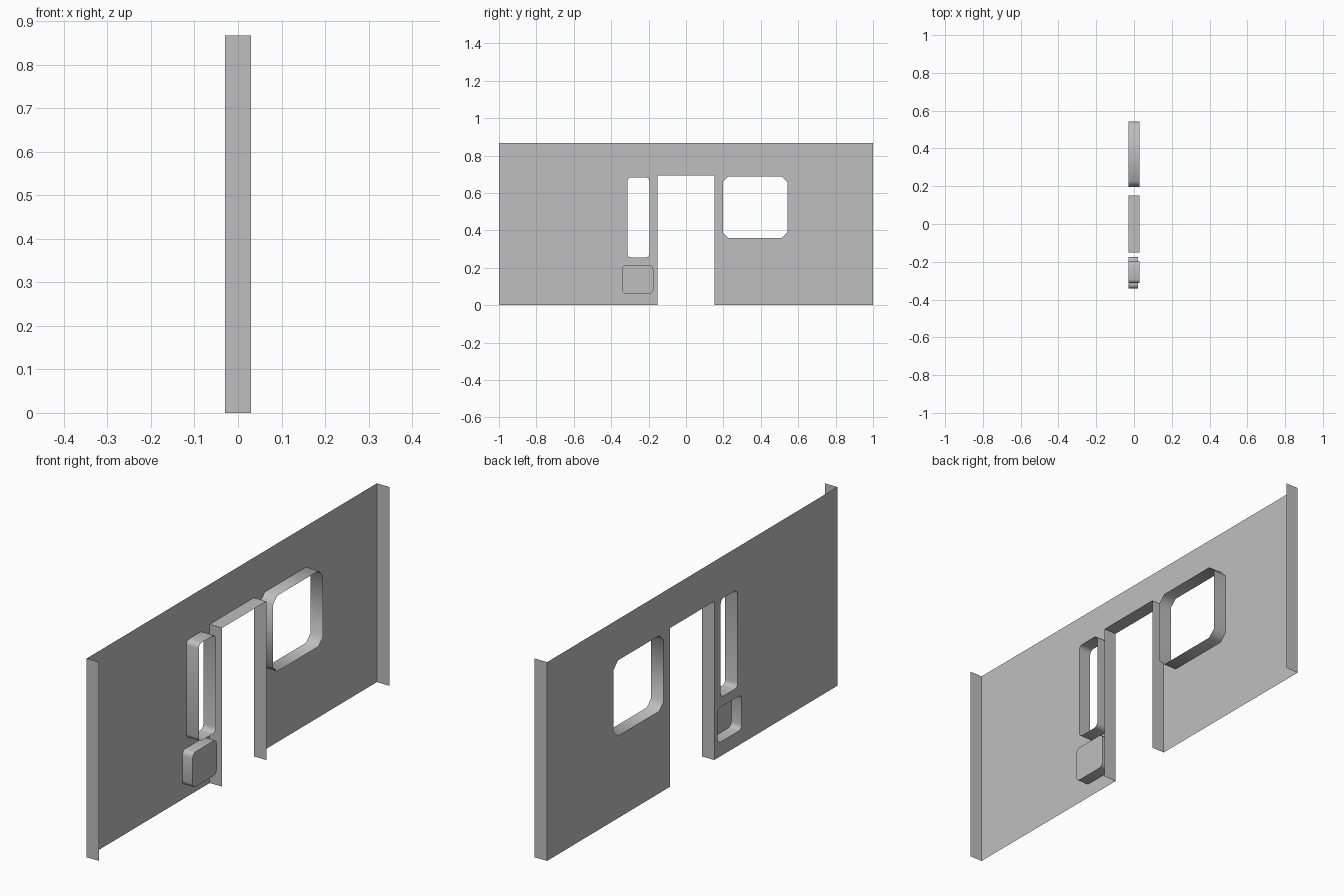
import bpy
import bmesh
import math
from mathutils import Vector

cube = bpy.data.objects.get("Cube")
if cube:
    bpy.data.objects.remove(cube, do_unlink=True)

BACK, FRONT, BOX_FACE = -0.03, 0.03, 0.02   # x of the sheet, flange lips, box cap
HEIGHT = 0.867

grey = bpy.data.materials.new("plain grey")
grey.use_nodes = True
GREY = (0.52, 0.52, 0.52, 1)
grey.diffuse_color = GREY
grey.node_tree.nodes["Principled BSDF"].inputs["Base Color"].default_value = GREY


def finish(name, bm):
    mesh = bpy.data.meshes.new(name)
    bm.to_mesh(mesh)
    bm.free()
    obj = bpy.data.objects.new(name, mesh)
    bpy.context.collection.objects.link(obj)
    mesh.materials.append(grey)
    bpy.ops.object.select_all(action='DESELECT')
    obj.select_set(True)
    bpy.context.view_layer.objects.active = obj
    bpy.ops.object.shade_smooth_by_angle(angle=math.radians(60))
    return obj


def rounded(y0, y1, z0, z1, r, segments):
    """Counter-clockwise (y, z) rectangle with rounded corners."""
    corners = [(y1 - r, z1 - r), (y0 + r, z1 - r), (y0 + r, z0 + r), (y1 - r, z0 + r)]
    points = []
    for i, (y, z) in enumerate(corners):
        for s in range(segments + 1):
            a = math.pi / 2 * (i + s / segments)
            points.append((y + r * math.cos(a), z + r * math.sin(a)))
    return points


def flange(name, points, front=FRONT, closed=True, cap=False, inward=True):
    """Strip standing forward from the sheet along a path."""
    bm = bmesh.new()
    back = [bm.verts.new((BACK, y, z)) for y, z in points]
    lip = [bm.verts.new((front, y, z)) for y, z in points]
    n = len(points)
    for i in range(n if closed else n - 1):
        j = (i + 1) % n
        face = bm.faces.new((back[i], back[j], lip[j], lip[i]))
        if inward:
            face.normal_flip()
    if cap:
        bm.faces.new(lip)
    bm.normal_update()
    return finish(name, bm)


# Outlines in (y, z)
door = [(-0.152, 0), (-0.152, 0.692), (0.152, 0.692), (0.152, 0)]
outline = [(-1, 0)] + door + [(1, 0), (1, HEIGHT), (-1, HEIGHT)]
wide_window = rounded(0.197, 0.542, 0.358, 0.688, 0.03, 1)
slim_window = rounded(-0.313, -0.196, 0.255, 0.683, 0.02, 3)
box = rounded(-0.341, -0.175, 0.062, 0.214, 0.02, 3)

# Thin wall sheet with its openings
bm = bmesh.new()
edges = []
for loop in (outline, wide_window, slim_window, box):
    verts = [bm.verts.new((BACK, y, z)) for y, z in loop]
    edges += [bm.edges.new((verts[i - 1], verts[i])) for i in range(len(verts))]
bmesh.ops.triangle_fill(bm, edges=edges, use_beauty=True, normal=Vector((1, 0, 0)))
bm.normal_update()
for face in bm.faces:
    if face.normal.x < 0:
        face.normal_flip()
finish("wall_panel", bm)

# Flanges around the openings and at both ends
flange("wide_window_reveal", wide_window)
flange("slim_window_reveal", slim_window)
flange("door_reveal", door, closed=False, inward=False)
flange("front_end_flange", [(-1, HEIGHT), (-1, 0)], closed=False, inward=False)
flange("back_end_flange", [(1, 0), (1, HEIGHT)], closed=False, inward=False)

# Shallow closed recess beneath the slim window
flange("recess_box", box, front=BOX_FACE, cap=True, inward=False)
